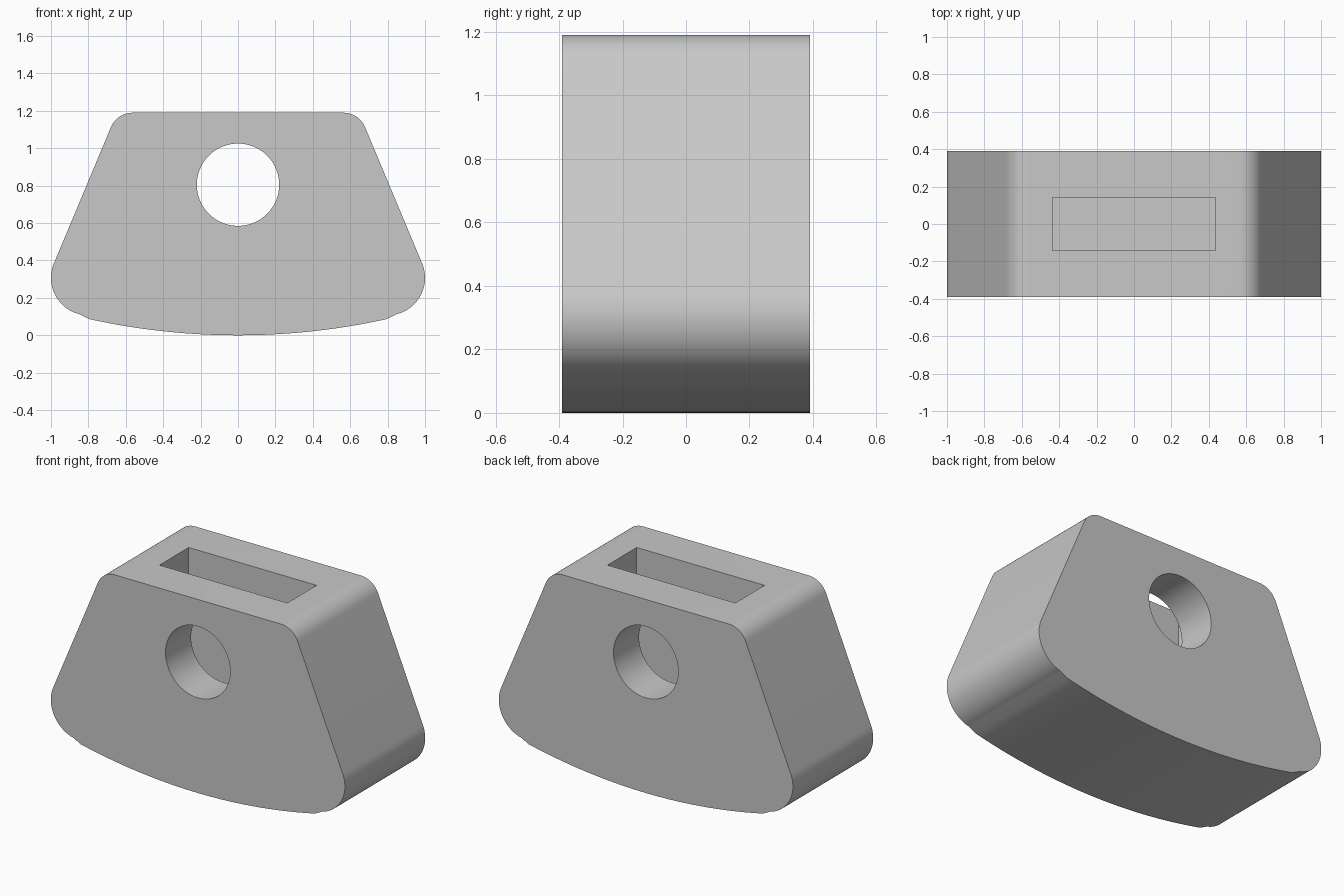
import bpy, bmesh
from math import sin, cos, radians, atan2, degrees
from mathutils import Matrix

if "Cube" in bpy.data.objects:
    bpy.data.objects.remove(bpy.data.objects["Cube"], do_unlink=True)

DEPTH = 0.78

grey = bpy.data.materials.new("plain_grey")
grey.use_nodes = True
colour = (0.58, 0.58, 0.58, 1)
grey.diffuse_color = colour
grey.node_tree.nodes["Principled BSDF"].inputs["Base Color"].default_value = colour


def arc(cx, cz, r, start, end, steps):
    """Points on an arc in the xz plane, angles in degrees."""
    angles = [radians(start + (end - start) * i / steps) for i in range(steps + 1)]
    return [(cx + r * cos(a), cz + r * sin(a)) for a in angles]


def make_object(name, bm):
    bmesh.ops.recalc_face_normals(bm, faces=bm.faces)
    mesh = bpy.data.meshes.new(name)
    bm.to_mesh(mesh)
    bm.free()
    mesh.materials.append(grey)
    obj = bpy.data.objects.new(name, mesh)
    bpy.context.collection.objects.link(obj)
    return obj


# Body: bowed base, large lower corners, sloping sides, small upper corners
BOW = 3.7
corner_x, corner_z, corner_r = 0.8, 0.307, 0.2
base_end = degrees(atan2(corner_z - BOW, corner_x))
slope = 22.7
half = arc(0, BOW, BOW, -90, base_end, 16)[:-1]
half += arc(corner_x, corner_z, corner_r, base_end, slope, 24)
half += arc(0.564, 1.065, 0.125, slope, 90, 16)
outline = half + [(-x, z) for x, z in reversed(half[1:])]

bm = bmesh.new()
face = bm.faces.new([bm.verts.new((x, -DEPTH / 2, z)) for x, z in outline])
ext = bmesh.ops.extrude_face_region(bm, geom=[face])
bmesh.ops.translate(bm, vec=(0, DEPTH, 0),
                    verts=[v for v in ext["geom"] if isinstance(v, bmesh.types.BMVert)])
body = make_object("body", bm)

# Cutter for the round hole from front to back
bm = bmesh.new()
bmesh.ops.create_cone(bm, cap_ends=True, segments=96, radius1=0.22, radius2=0.22, depth=2,
                      matrix=Matrix.Translation((0, 0, 0.805)) @ Matrix.Rotation(radians(90), 4, "X"))
hole = make_object("hole_cutter", bm)

# Cutter for the deep slot in the top
SLOT_FLOOR, SLOT_TOP = 0.25, 1.5
bm = bmesh.new()
bmesh.ops.create_cube(bm, size=1, matrix=Matrix.Translation((0, 0, (SLOT_FLOOR + SLOT_TOP) / 2))
                      @ Matrix.Diagonal((0.87, 0.284, SLOT_TOP - SLOT_FLOOR, 1)))
slot = make_object("slot_cutter", bm)

# Cut both openings, then discard the cutters
bpy.ops.object.select_all(action="DESELECT")
body.select_set(True)
bpy.context.view_layer.objects.active = body
for cutter in (hole, slot):
    cutter.hide_render = True
    mod = body.modifiers.new(cutter.name, "BOOLEAN")
    mod.operation = "DIFFERENCE"
    mod.solver = "EXACT"
    mod.object = cutter
    bpy.ops.object.modifier_apply(modifier=mod.name)
    bpy.data.objects.remove(cutter, do_unlink=True)

bpy.ops.object.shade_smooth_by_angle(angle=radians(30))
